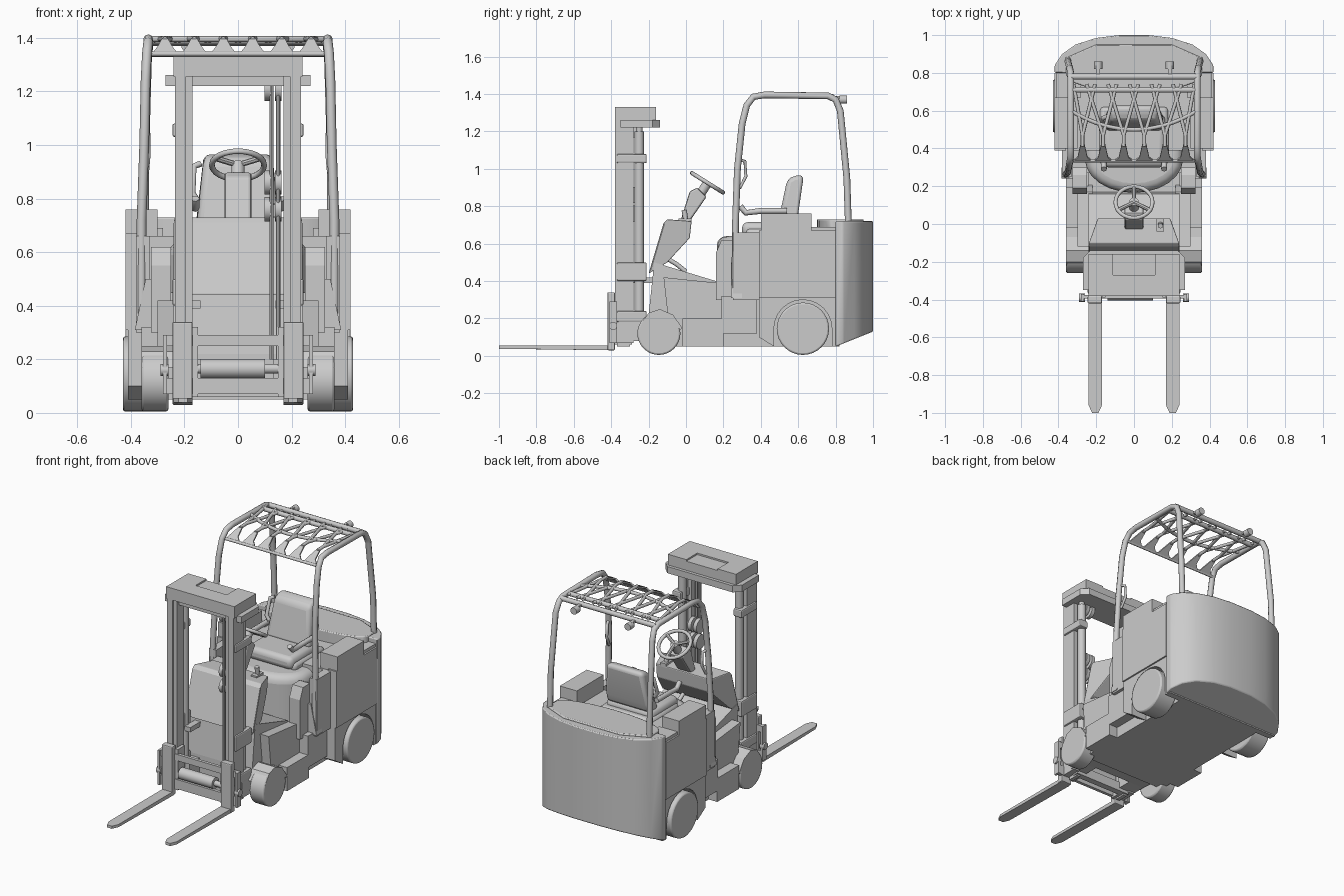
import bpy, bmesh, math
from mathutils import Vector

if "Cube" in bpy.data.objects:
    bpy.data.objects.remove(bpy.data.objects["Cube"])

GREY = (0.6, 0.6, 0.6, 1)
grey = bpy.data.materials.new("light_grey")
grey.use_nodes = True
grey.diffuse_color = GREY
grey.node_tree.nodes["Principled BSDF"].inputs["Base Color"].default_value = GREY


def finish(name, bm, bevel=0, smooth=False, segments=2):
    bmesh.ops.recalc_face_normals(bm, faces=bm.faces)
    me = bpy.data.meshes.new(name)
    bm.to_mesh(me)
    bm.free()
    me.materials.append(grey)
    ob = bpy.data.objects.new(name, me)
    bpy.context.collection.objects.link(ob)
    if bevel:
        m = ob.modifiers.new("bevel", "BEVEL")
        m.width, m.segments, m.limit_method = bevel, segments, "ANGLE"
    if smooth:
        bpy.ops.object.select_all(action="DESELECT")
        ob.select_set(True)
        bpy.context.view_layer.objects.active = ob
        bpy.ops.object.shade_smooth_by_angle(angle=math.radians(40))
    return ob


def extrude(name, pts, step, **kw):
    bm = bmesh.new()
    face = bm.faces.new([bm.verts.new(p) for p in pts])
    ext = bmesh.ops.extrude_face_region(bm, geom=[face])
    bmesh.ops.translate(bm, verts=[v for v in ext["geom"] if isinstance(v, bmesh.types.BMVert)], vec=step)
    return finish(name, bm, **kw)


def prism(name, pts, lo, hi, axis="x", **kw):
    """Extrude a profile along an axis; x profiles are (y, z), z profiles are (x, y)."""
    put = {"x": lambda p, t: (t, p[0], p[1]), "z": lambda p, t: (p[0], p[1], t),
           "y": lambda p, t: (p[0], t, p[1])}[axis]
    return extrude(name, [put(p, lo) for p in pts], put((0, 0), hi - lo), **kw)


def box(name, x, y, z, **kw):
    return prism(name, [(y[0], z[0]), (y[1], z[0]), (y[1], z[1]), (y[0], z[1])], x[0], x[1], **kw)


def rod(name, a, b, r, sides=16, **kw):
    a, b = Vector(a), Vector(b)
    bm = bmesh.new()
    bmesh.ops.create_cone(bm, cap_ends=True, segments=sides, radius1=r, radius2=r, depth=(b - a).length)
    bmesh.ops.rotate(bm, verts=bm.verts, matrix=(b - a).to_track_quat("Z", "Y").to_matrix())
    bmesh.ops.translate(bm, verts=bm.verts, vec=(a + b) / 2)
    return finish(name, bm, smooth=True, **kw)


def tube(name, pts, r, closed=False):
    cu = bpy.data.curves.new(name, "CURVE")
    cu.dimensions, cu.bevel_depth, cu.bevel_resolution, cu.use_fill_caps = "3D", r, 2, True
    sp = cu.splines.new("POLY")
    sp.points.add(len(pts) - 1)
    for p, c in zip(sp.points, pts):
        p.co = (*c, 1)
    sp.use_cyclic_u = closed
    sp.use_smooth = True
    cu.materials.append(grey)
    ob = bpy.data.objects.new(name, cu)
    bpy.context.collection.objects.link(ob)


def side(s, a, b):
    return (a, b) if s > 0 else (-b, -a)


def arc(rx, ry, cy, n=12):
    """Half ellipse in plan, bowed towards the front."""
    return [(rx * math.cos(math.pi * i / n), cy - ry * math.sin(math.pi * i / n)) for i in range(n + 1)]


# Counterweight with a bowed rear and a rising underside
rear = [(0.42, 0.8), (0.42, 0.84), (0.38, 0.9), (0.31, 0.95), (0.2, 0.985), (0.08, 1.0)]
cw = prism("counterweight", rear + [(-x, y) for x, y in reversed(rear)], 0.05, 0.72, "z", bevel=0.006, smooth=True)
for v in cw.data.vertices:
    if v.co.z < 0.1:
        v.co.z += (v.co.y - 0.8) * 0.4
prism("counterweight_top", arc(0.36, 0.09, 0.79) + [(-0.36, 0.88), (-0.2, 0.95), (0.2, 0.95), (0.36, 0.88)],
      0.64, 0.73, "z", bevel=0.006, smooth=True)

# Chassis and battery body
box("chassis", (-0.3, 0.3), (-0.1, 0.82), (0.05, 0.31))
box("battery_body", (-0.38, 0.38), (0.39, 0.82), (0.3, 0.66))
box("battery_front", (-0.33, 0.33), (0.27, 0.4), (0.3, 0.45))
prism("front_body", [(-0.2, 0.08), (-0.2, 0.22), (-0.17, 0.5), (0.16, 0.4), (0.2, 0.05)], -0.24, 0.24)

# Seat hood with a rounded front
prism("seat_hood", arc(0.26, 0.18, 0.345) + [(-0.26, 0.5), (0.26, 0.5)], 0.28, 0.64, "z", bevel=0.05, smooth=True, segments=4)

# Dash cowl, column and steering wheel
cowl = prism("dash_cowl", [(-0.2, 0.44), (-0.12, 0.71), (-0.1, 0.73), (0.03, 0.72), (0.02, 0.63), (-0.1, 0.5)], -0.24, 0.24, bevel=0.006)
for v in cowl.data.vertices:
    if v.co.y > 0:
        v.co.x *= 0.8
prism("steering_column", [(-0.03, 0.72), (0.02, 0.88), (0.06, 0.9), (0.11, 0.85), (0.02, 0.72)], -0.05, 0.05, bevel=0.01)
hub, up = Vector((0, 0.115, 0.925)), Vector((0, 0.53, 0.85))
across = Vector((0, 0.85, -0.53))
ring = [hub + 0.098 * (Vector((math.cos(t), 0, 0)) + across * math.sin(t)) for t in [i * math.tau / 24 for i in range(24)]]
tube("steering_wheel", ring, 0.011, True)
rod("steering_hub", hub - up * 0.09, hub + up * 0.005, 0.025)
for i in (6, 14, 22):
    rod("steering_spoke", hub, ring[i], 0.011, 8)
tube("brake_pedal", [(0.08, -0.1, 0.52), (0.08, -0.05, 0.49), (0.08, 0.0, 0.45)], 0.012)
box("control_base", (0.12, 0.16), (-0.04, 0.03), (0.71, 0.735))
tube("control_lever", [(0.14, 0.0, 0.72), (0.14, -0.01, 0.78)], 0.014)

# Seat with a tapered backrest
box("seat_base", (-0.18, 0.18), (0.32, 0.62), (0.62, 0.68), bevel=0.02, smooth=True)
box("seat_cushion", (-0.165, 0.165), (0.3, 0.58), (0.635, 0.715), bevel=0.03, smooth=True, segments=3)
back = prism("seat_back", [(0.49, 0.7), (0.54, 0.94), (0.58, 0.965), (0.63, 0.965), (0.6, 0.76), (0.58, 0.7)], -0.155, 0.155, bevel=0.03, smooth=True, segments=3)
for v in back.data.vertices:
    if v.co.z > 0.9:
        v.co.x *= 0.82
tube("seat_handle", [(-0.14, 0.57, 0.93), (-0.165, 0.56, 0.92), (-0.17, 0.53, 0.82), (-0.15, 0.53, 0.79)], 0.012)

for s in (1, -1):
    # Side panels, wheel arches and the storage boxes on top
    box("side_panel", side(s, 0.36, 0.42), (0.39, 0.8), (0.31, 0.67))
    box("front_side_plate", side(s, 0.33, 0.38), (0.25, 0.4), (0.3, 0.66))
    opening = [(0.625 + 0.155 * math.cos(t), 0.145 + 0.155 * math.sin(t)) for t in [math.pi * i / 12 for i in range(13)]]
    prism("wheel_arch", opening + [(0.47, 0.05), (0.39, 0.1), (0.39, 0.32), (0.82, 0.32), (0.82, 0.05), (0.78, 0.05)], *side(s, 0.29, 0.41))
    box("side_box", side(s, 0.3, 0.42), (0.4, 0.67), (0.65, 0.76))
    box("side_shelf", side(s, 0.28, 0.41), (0.67, 0.82), (0.64, 0.69))
    # Steps, fenders and guard feet
    prism("step_tower", [(0.16, 0.3), (0.16, 0.55), (0.19, 0.62), (0.26, 0.62), (0.3, 0.6), (0.3, 0.3)], *side(s, 0.25, 0.325))
    box("step_block", side(s, 0.24, 0.36), (0.19, 0.38), (0.12, 0.32))
    box("low_step", side(s, 0.24, 0.36), (-0.02, 0.2), (0.05, 0.2))
    prism("fender", [(-0.06, 0.18), (-0.1, 0.24), (-0.12, 0.42), (0.17, 0.39), (0.21, 0.3), (0.2, 0.12), (-0.02, 0.1)], *side(s, 0.22, 0.3))
    prism("fender_lip", [(-0.24, 0.17), (-0.2, 0.23), (-0.14, 0.25), (-0.07, 0.22), (-0.02, 0.15), (-0.03, 0.14), (-0.1, 0.2), (-0.18, 0.2)], *side(s, 0.24, 0.36))
    prism("guard_foot", [(s * 0.32, 0.31), (s * 0.385, 0.31), (s * 0.345, 0.5), (s * 0.32, 0.5)], 0.24, 0.3, "y")
    # Wheels
    for name, y, r, x0, x1 in (("front_wheel", -0.145, 0.115, 0.26, 0.36), ("rear_wheel", 0.625, 0.14, 0.3, 0.43)):
        rod(name, (s * x0, y, r + 0.005), (s * x1, y, r + 0.005), r, 32, bevel=0.009)
    # Overhead guard frame
    leg = [(0.36, 0.26, 0.32), (0.36, 0.265, 0.72), (0.35, 0.275, 1.0), (0.345, 0.3, 1.24), (0.34, 0.325, 1.34), (0.335, 0.36, 1.385),
           (0.335, 0.42, 1.395), (0.335, 0.76, 1.39), (0.335, 0.8, 1.37), (0.34, 0.825, 1.31), (0.35, 0.86, 0.95), (0.35, 0.868, 0.71)]
    tube("guard_frame", [(s * x, y, z) for x, y, z in leg], 0.018)
    tube("grab_handle", [(s * 0.35, 0.28, 1.05), (s * 0.335, 0.315, 1.04), (s * 0.335, 0.32, 0.96), (s * 0.34, 0.29, 0.9), (s * 0.35, 0.27, 0.9)], 0.009)
    tube("armrest", [(s * 0.17, 0.54, 0.775), (s * 0.17, 0.4, 0.775), (s * 0.16, 0.32, 0.765), (s * 0.16, 0.29, 0.8)], 0.016)
    box("lamp_bracket", side(s, 0.18, 0.2), (0.77, 0.84), (1.375, 1.39))
    rod("rear_lamp", (s * 0.19, 0.82, 1.37), (s * 0.19, 0.86, 1.37), 0.022)
    # Mast rails, lift cylinders and clamps
    box("outer_rail", side(s, 0.195, 0.235), (-0.38, -0.28), (0.07, 1.27))
    box("inner_rail", side(s, 0.17, 0.195), (-0.37, -0.3), (0.05, 1.27))
    rod("lift_cylinder", (s * 0.2, -0.25, 0.15), (s * 0.2, -0.25, 1.2), 0.025)
    rod("lift_piston", (s * 0.2, -0.25, 1.2), (s * 0.2, -0.25, 1.24), 0.017)
    for z0, z1 in ((0.18, 0.24), (0.4, 0.5), (1.03, 1.08)):
        box("rail_clamp", side(s, 0.185, 0.245), (-0.37, -0.21), (z0, z1), bevel=0.008)
    box("mast_mount", side(s, 0.13, 0.24), (-0.3, -0.17), (0.08, 0.2))
    box("tilt_link", side(s, 0.14, 0.18), (-0.28, -0.16), (0.39, 0.42))
    # Forks with pointed tips
    tip = [(0.17, -0.4), (0.17, -0.96), (0.188, -1), (0.222, -1), (0.24, -0.96), (0.24, -0.4)]
    blade = prism("fork_blade", [(s * x, y) for x, y in tip], 0.03, 0.055, "z")
    for v in blade.data.vertices:
        if v.co.z < 0.04 and v.co.y < -0.9:
            v.co.z += 0.008
    box("fork_shank", side(s, 0.17, 0.245), (-0.42, -0.38), (0.03, 0.34), bevel=0.006)
    box("carriage_end", side(s, 0.265, 0.28), (-0.41, -0.37), (0.07, 0.29))
    rod("carriage_pin", (s * 0.26, -0.39, 0.16), (s * 0.29, -0.39, 0.16), 0.022)
    box("carriage_bracket", side(s, 0.15, 0.17), (-0.39, -0.32), (0.06, 0.32))
    box("top_corner", side(s, 0.11, 0.24), (-0.27, -0.16), (1.255, 1.33))

# Mast crossheads
box("top_plate", (-0.24, 0.24), (-0.38, -0.27), (1.255, 1.33))
box("top_ledge", (-0.11, 0.11), (-0.27, -0.16), (1.255, 1.32))
plan = [(0.27, -0.35), (0.27, -0.18), (0.23, -0.14)]
prism("rear_crosshead", plan + [(-x, y) for x, y in reversed(plan)], 1.22, 1.262, "z")
box("lower_crossbar", (-0.2, 0.2), (-0.33, -0.29), (0.06, 0.12))

# Carriage bars and side shift cylinder
for z0, z1 in ((0.07, 0.13), (0.25, 0.29)):
    box("carriage_bar", (-0.28, 0.28), (-0.395, -0.375), (z0, z1))
rod("shift_cylinder", (-0.14, -0.37, 0.165), (0.1, -0.37, 0.165), 0.036)
rod("shift_piston", (-0.17, -0.37, 0.165), (0.17, -0.37, 0.165), 0.018)

# Pulleys and hoses on one side of the mast
for z in (1.21, 0.86, 0.76):
    for x in (0.11, 0.15):
        rod("pulley", (x - 0.012, -0.29, z), (x + 0.012, -0.29, z), 0.045, 20)
for x in (0.125, 0.15):
    rod("hose", (x, -0.32, 0.2), (x, -0.32, 1.22), 0.008, 8)

# Guard roof: crossbars, flared front teeth and fanned slats
tube("front_crossbar", [(-0.34, 0.335, 1.34), (0.34, 0.335, 1.34)], 0.009)
tube("rear_crossbar", [(-0.335, 0.78, 1.385), (0.335, 0.78, 1.385)], 0.016)
tube("mid_crossbar", [(-0.335, 0.71, 1.39), (0.335, 0.71, 1.39)], 0.015)
tube("roof_arc", [(0.335 * t, 0.5 + 0.1 * t * t, 1.395) for t in [i / 8 - 1 for i in range(17)]], 0.011)
for i in range(6):
    x = (i - 2.5) * 0.109
    outline = [(-0.053, 0.33, 1.335), (0.053, 0.33, 1.335), (0.026, 0.35, 1.37), (0.01, 0.42, 1.4), (-0.01, 0.42, 1.4), (-0.026, 0.35, 1.37)]
    extrude("roof_tooth", [(x + a, y, z) for a, y, z in outline], (0, 0.008, -0.006))
    for dx in (-0.08, 0.08):
        end = max(-0.32, min(0.32, x * 1.05 + dx))
        tube("roof_slat", [(x, 0.41, 1.395), (x, 0.47, 1.397), (end, 0.74, 1.392)], 0.01)
